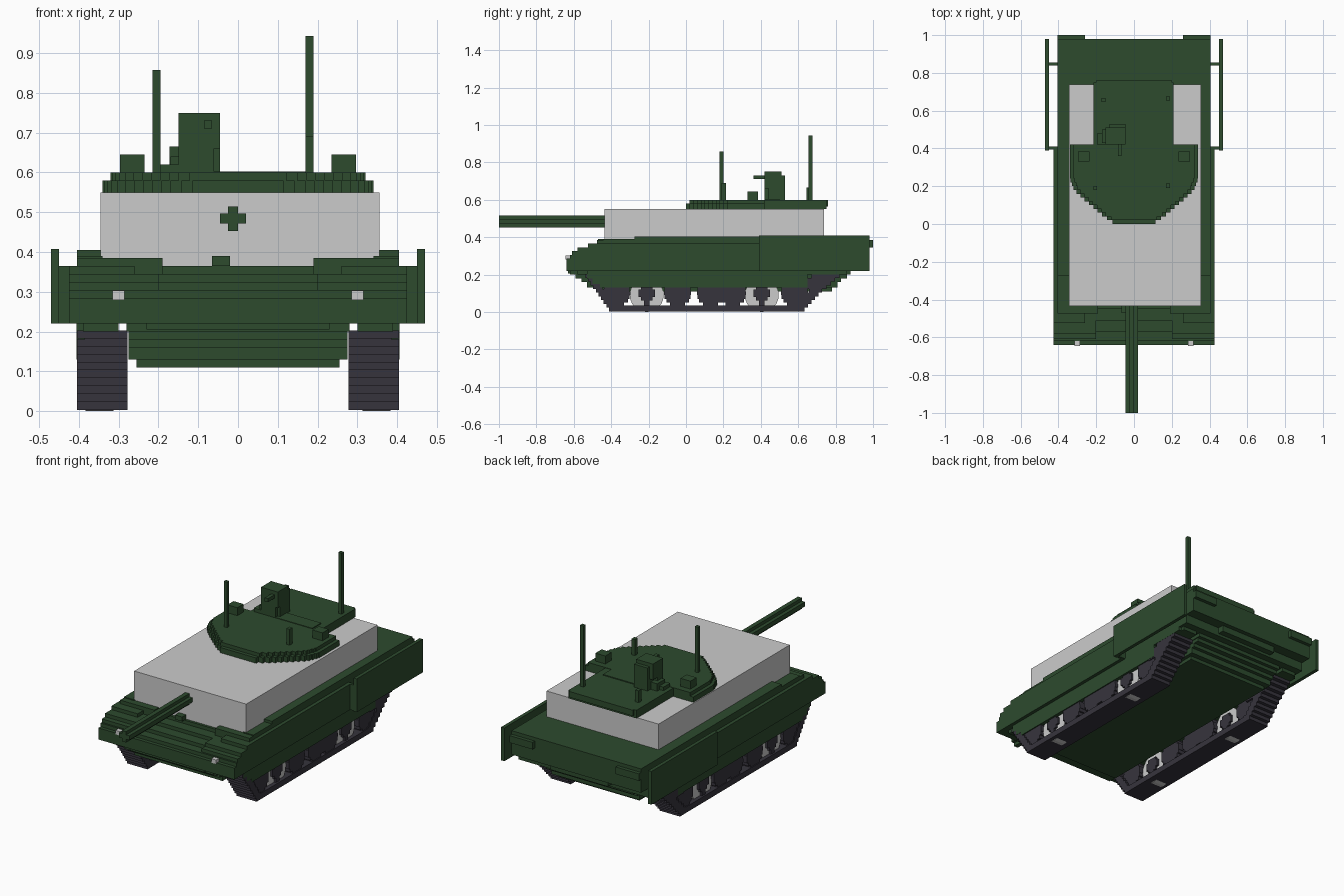
import bpy, bmesh, math
from mathutils import Matrix


def material(name, rgb):
    m = bpy.data.materials.new(name)
    m.diffuse_color = (*rgb, 1)
    return m


GREEN = material("dark_green", (0.026, 0.070, 0.027))
DARK = material("track_charcoal", (0.037, 0.034, 0.046))
GREY = material("light_grey", (0.60, 0.60, 0.60))


def finish(name, bm, mat):
    me = bpy.data.meshes.new(name)
    bm.to_mesh(me)
    bm.free()
    me.materials.append(mat)
    ob = bpy.data.objects.new(name, me)
    bpy.context.collection.objects.link(ob)
    return ob


def blocks(name, boxes, mat, mirror=False):
    """One object from boxes given as (x0, x1, y0, y1, z0, z1)."""
    bm = bmesh.new()
    if mirror:
        boxes = boxes + [(-b[1], -b[0], *b[2:]) for b in boxes]
    for x0, x1, y0, y1, z0, z1 in boxes:
        mat4 = (Matrix.Translation(((x0 + x1) / 2, (y0 + y1) / 2, (z0 + z1) / 2))
                @ Matrix.Diagonal((x1 - x0, y1 - y0, z1 - z0, 1)))
        bmesh.ops.create_cube(bm, size=1, matrix=mat4)
    return finish(name, bm, mat)


def lerp_table(points, t):
    for (a, va), (b, vb) in zip(points, points[1:]):
        if t <= b:
            return va + (vb - va) * max(0, (t - a)) / (b - a)
    return points[-1][1]


# stepped fenders: layers of (z0, z1, front y, rear y)
fender = [(.22, .27, -.64, .92), (.27, .285, -.64, .98), (.285, .305, -.62, .98),
          (.305, .325, -.61, .98), (.325, .345, -.58, .98), (.345, .365, -.525, 1.0),
          (.365, .385, -.475, 1.0), (.385, .405, -.275, .98)]
blocks("fenders", [(.2 if z < .345 else .26 if r == 1 else .2, .405, f, r, z, t)
                   for z, t, f, r in fender] +
       [(.19, .27, -.475, .98, .345, .385), (.34, .405, -.44, .98, .365, .39)], GREEN, True)

# central hull with stepped glacis, sloped belly ends and rear deck
hull = [(.27, .285, -.64, .98), (.285, .305, -.62, .98), (.305, .325, -.57, .98),
        (.325, .345, -.51, .98), (.345, .365, -.45, .98)]
boxes = [(-.215, .215, f, r, z, t) for z, t, f, r in hull]
boxes += [(-.28, .28, -.64, .92, .22, .27), (-.28, .28, -.62, .88, .2, .22),
          (-.275, .275, -.59, .86, .18, .2), (-.275, .275, -.56, .83, .16, .18),
          (-.275, .275, -.53, .81, .13, .16), (-.255, .255, -.46, .78, .11, .13),
          (-.27, .27, .72, .98, .36, .405),
          (-.065, -.02, -.47, -.43, .365, .39),
          (-.18, .18, .9, .955, .235, .27), (-.23, .23, -.63, -.6, .205, .235)]
blocks("hull", boxes, GREEN)

# side skirts, lower skirts and spaced rear side panels
blocks("side_skirts", [(.4, .425, f, .4, z, t) for z, t, f, r in fender if t <= .37], GREEN, True)
blocks("lower_skirts", [(.385, .406, -.53, .65, .18, .225), (.385, .406, -.5, .65, .15, .18),
                        (.385, .406, -.46, .65, .13, .15), (.385, .406, .65, .86, .2, .225),
                        (.3, .39, -.58, .88, .2, .225)], GREEN, True)
blocks("rear_side_panels", [(.45, .47, .39, .98, .22, .408), (.4, .455, .395, .41, .22, .365),
                            (.4, .455, .84, .855, .28, .32)], GREEN, True)

# tracks: flat run plus stepped ends
track = [(.278, .405, -.41, .63, .003, .036)]
for i in range(10):
    z = .003 + i * .02
    f = lerp_table([(0, -.41), (.1, -.48), (.2, -.55)], z)
    r = lerp_table([(0, .63), (.1, .725), (.2, .84)], z)
    track += [(.278, .405, f, f + .05, z, z + .02), (.278, .405, r - (.07 if i < 6 else .15), r, z, z + .02)]
blocks("tracks", track, DARK, True)

# road wheels built of stepped layers
wheels = []
for y in (-.37, -.045, .13, .25, .58):
    for i in range(7):
        z = .03 + i * .02
        h = math.sqrt(max(0, .072 ** 2 - (z + .01 - .1) ** 2))
        wheels.append((.29, .4, y - h, y + h, z, z + .02))
# narrow hubs on the two pale wheels
for y in (-.21, .405):
    for h, k in ((.045, .02), (.03, .038)):
        wheels.append((.3, .395, y - h, y + h, .1 - k, .1 + k))
    wheels.append((.3, .395, y - .015, y + .015, .003, .07))
blocks("road_wheels", wheels, DARK, True)

# pale round wheels
bm = bmesh.new()
for s in (-1, 1):
    for y in (-.21, .405):
        bmesh.ops.create_cone(bm, cap_ends=True, segments=24, radius1=.091, radius2=.091, depth=.07,
                              matrix=Matrix.Translation((s * .348, y, .091)) @ Matrix.Rotation(math.pi / 2, 4, 'Y'))
finish("pale_wheels", bm, GREY)

# headlights and large pale turret body
blocks("headlights", [(.285, .315, -.645, -.6, .28, .303)], GREY, True)
blocks("turret_body", [(-.345, .356, -.435, .738, .3, .55)], GREY)

# stepped turret roof: slices of a rounded outline, with a smaller upper layer
outline = [(0, .1), (.05, .17), (.12, .25), (.18, .315), (.24, .34), (.42, .34)]
roof = [(-.215, .21, .42, .75, .552, .598), (-.2, .2, .75, .76, .565, .598)]
for i in range(21):
    y = i * .02
    w = lerp_table(outline, y + .01)
    roof.append((-w, w, y, y + .02, .545, .58))
    if i:
        roof.append((-w + .02, w - .02, y, y + .02, .58, .6))
roof += [(-.17, .17, .42, .5, .59, .603)]
blocks("turret_roof", roof, GREEN)
blocks("roof_sights", [(.235, .297, .33, .385, .6, .645)], GREEN, True)

# commander's sight and its small gun
blocks("commander_sight", [(-.15, -.045, .42, .51, .66, .75), (-.13, -.045, .44, .53, .6, .73),
                           (-.15, -.06, .42, .47, .6, .66), (-.17, -.13, .43, .5, .6, .64),
                           (-.195, -.15, .42, .48, .6, .62),
                           (-.085, -.065, .36, .43, .71, .73)], GREEN)

# aerials and short posts
blocks("aerials", [(-.215, -.195, .18, .2, .59, .857), (.169, .19, .655, .675, .59, .943),
                   (.169, .19, .19, .215, .59, .69), (-.172, -.15, .645, .668, .59, .665)], GREEN)

# cross-section gun barrel
blocks("gun_barrel", [(-.025, 0, -1, -.42, .453, .515), (-.045, .02, -1, -.42, .472, .497)], GREEN)
